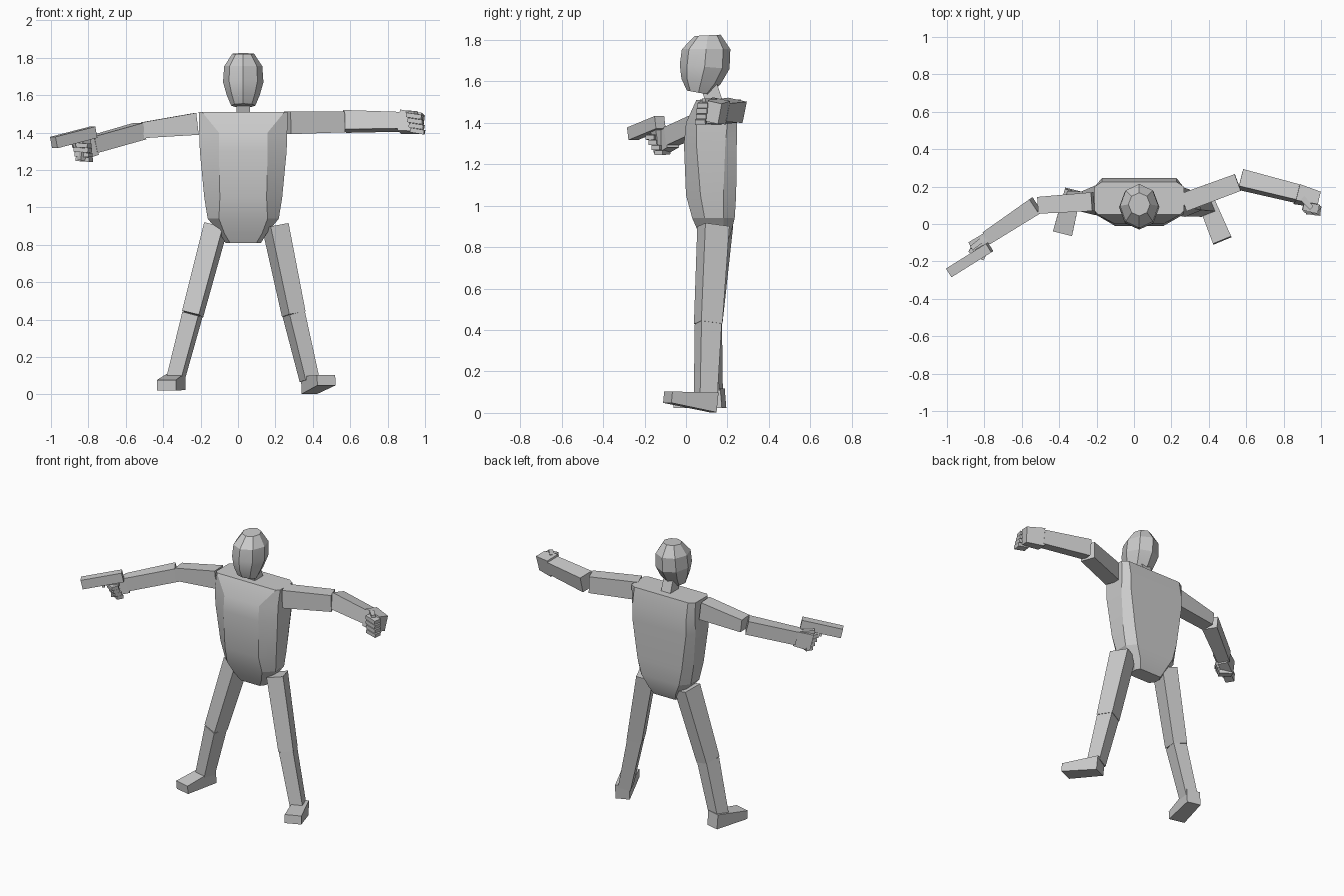
import bpy, bmesh, math
from mathutils import Vector


def loft(name, rings, smooth=None):
    """Skin a stack of equal-length point rings and cap both ends."""
    bm = bmesh.new()
    vs = [[bm.verts.new(p) for p in r] for r in rings]
    n = len(vs[0])
    for a, b in zip(vs, vs[1:]):
        for i in range(n):
            j = (i + 1) % n
            bm.faces.new((a[i], a[j], b[j], b[i]))
    bm.faces.new(vs[0][::-1])
    bm.faces.new(vs[-1])
    bmesh.ops.recalc_face_normals(bm, faces=bm.faces)
    me = bpy.data.meshes.new(name)
    bm.to_mesh(me)
    bm.free()
    ob = bpy.data.objects.new(name, me)
    bpy.context.collection.objects.link(ob)
    if smooth:
        bpy.context.view_layer.objects.active = ob
        ob.select_set(True)
        bpy.ops.object.shade_smooth_by_angle(angle=math.radians(smooth))
        ob.select_set(False)
    return ob


def limb(name, p0, p1, s0, s1, up=(0, 0, 1), roll=0):
    """Tapered box from p0 to p1; sizes are (across, along up)."""
    p0, p1 = Vector(p0), Vector(p1)
    d = (p1 - p0).normalized()
    side = Vector(up).cross(d).normalized()
    top = d.cross(side)
    c, s = math.cos(math.radians(roll)), math.sin(math.radians(roll))
    side, top = side * c + top * s, top * c - side * s
    corners = [(-.5, -.5), (.5, -.5), (.5, .5), (-.5, .5)]
    return loft(name, [[p + side * w * u + top * h * v for u, v in corners]
                       for p, (w, h) in ((p0, s0), (p1, s1))])


# Torso: octagonal rings (z, front half width, front y, side half width,
# side front y, side back y, back half width, back y)
CX = 0.028
torso = []
for z, f, yf, s, a, b, k, yb in (
        (0.81, .07, .09, .095, .12, .16, .08, .19),
        (0.86, .10, .065, .125, .11, .18, .10, .215),
        (0.94, .13, .03, .19, .09, .18, .14, .235),
        (1.05, .125, .0, .208, .07, .18, .165, .242),
        (1.30, .13, -.01, .232, .05, .19, .20, .245),
        (1.40, .13, .0, .235, .05, .20, .20, .245),
        (1.51, .22, .05, .238, .07, .20, .20, .225)):
    torso.append([(CX + x, y, z) for x, y in (
        (-f, yf), (f, yf), (s, a), (s, b), (k, yb), (-k, yb), (-s, b), (-s, a))])
loft("torso", torso, 20)

# Head and neck
head = []
for z, cy, rx, ry, tilt in ((1.545, .06, .065, .055, -.01), (1.60, .073, .088, .095, -.012),
                            (1.67, .09, .108, .12, -.01), (1.755, .097, .102, .117, 0),
                            (1.822, .105, .058, .062, .003)):
    head.append([(CX + rx * math.sin(t), cy - ry * math.cos(t), z - tilt * math.cos(t))
                 for t in (math.tau * i / 8 for i in range(8))])
loft("head", head, 20)
limb("neck", (CX, .14, 1.49), (CX, .11, 1.58), (.07, .08), (.07, .08), up=(0, -1, 0))

# Arms: shoulder, elbow pair, wrist
limb("gun_upper_arm", (-.22, .12, 1.447), (-.51, .10, 1.413), (.10, .118), (.09, .085))
limb("gun_forearm", (-.525, .098, 1.408), (-.78, -.07, 1.335), (.095, .09), (.075, .09))
limb("free_upper_arm", (.265, .115, 1.452), (.555, .222, 1.457), (.10, .12), (.095, .11))
limb("free_forearm", (.57, .238, 1.46), (.875, .162, 1.458), (.095, .105), (.085, .09), roll=-12)

# Free hand: palm, four curled fingers, thumb
limb("free_palm", (.87, .16, 1.458), (.985, .13, 1.45), (.09, .115), (.07, .10), roll=-12)
for i in range(4):
    z = 1.495 - i * .027
    limb("free_finger", (.905 + i * .006, .098 - i * .007, z),
         (.985 + i * .004, .08 - i * .004, z - .012), (.05, .024), (.05, .024))
limb("free_thumb", (.90, .14, 1.505), (.95, .085, 1.505), (.03, .025), (.025, .022))

# Gun hand: palm, curled fingers, thumb
limb("gun_palm", (-.77, -.068, 1.33), (-.86, -.118, 1.305), (.065, .10), (.06, .11))
for i in range(4):
    z = 1.335 - i * .025
    limb("gun_finger", (-.875 + i * .006, -.13 + i * .012, z),
         (-.795 + i * .003, -.175 + i * .014, z - .005), (.045, .023), (.045, .023))
limb("gun_thumb", (-.80, -.075, 1.365), (-.87, -.13, 1.37), (.028, .025), (.025, .022))

# Gun: barrel block, grip, trigger guard
limb("gun_barrel", (-.772, -.125, 1.402), (-.985, -.258, 1.347), (.055, .062), (.055, .062))
limb("gun_grip", (-.815, -.145, 1.385), (-.83, -.125, 1.255), (.04, .05), (.04, .05),
     up=(.84, .52, 0))
limb("trigger_guard", (-.885, -.19, 1.36), (-.875, -.18, 1.32), (.015, .015), (.015, .015),
     up=(.84, .52, 0))

# Legs: hip, knee, ankle, heel, toe, facing direction
for side, hip, knee, ankle, heel, toe, face in (
        ("gun_side", (-.118, .155, .90), (-.243, .112, .43), (-.335, .125, .08),
         (-.325, .18, .07), (-.382, -.05, .05), (-.24, -.97, 0)),
        ("free_side", (.20, .132, .90), (.298, .107, .43), (.382, .095, .08),
         (.38, .135, .05), (.472, -.088, .076), (.38, -.92, 0))):
    limb(side + "_thigh", hip, knee, (.105, .125), (.095, .11), up=face)
    limb(side + "_shin", knee, ankle, (.09, .105), (.08, .09), up=face)
    limb(side + "_foot", heel, toe, (.09, .095), (.105, .055))
